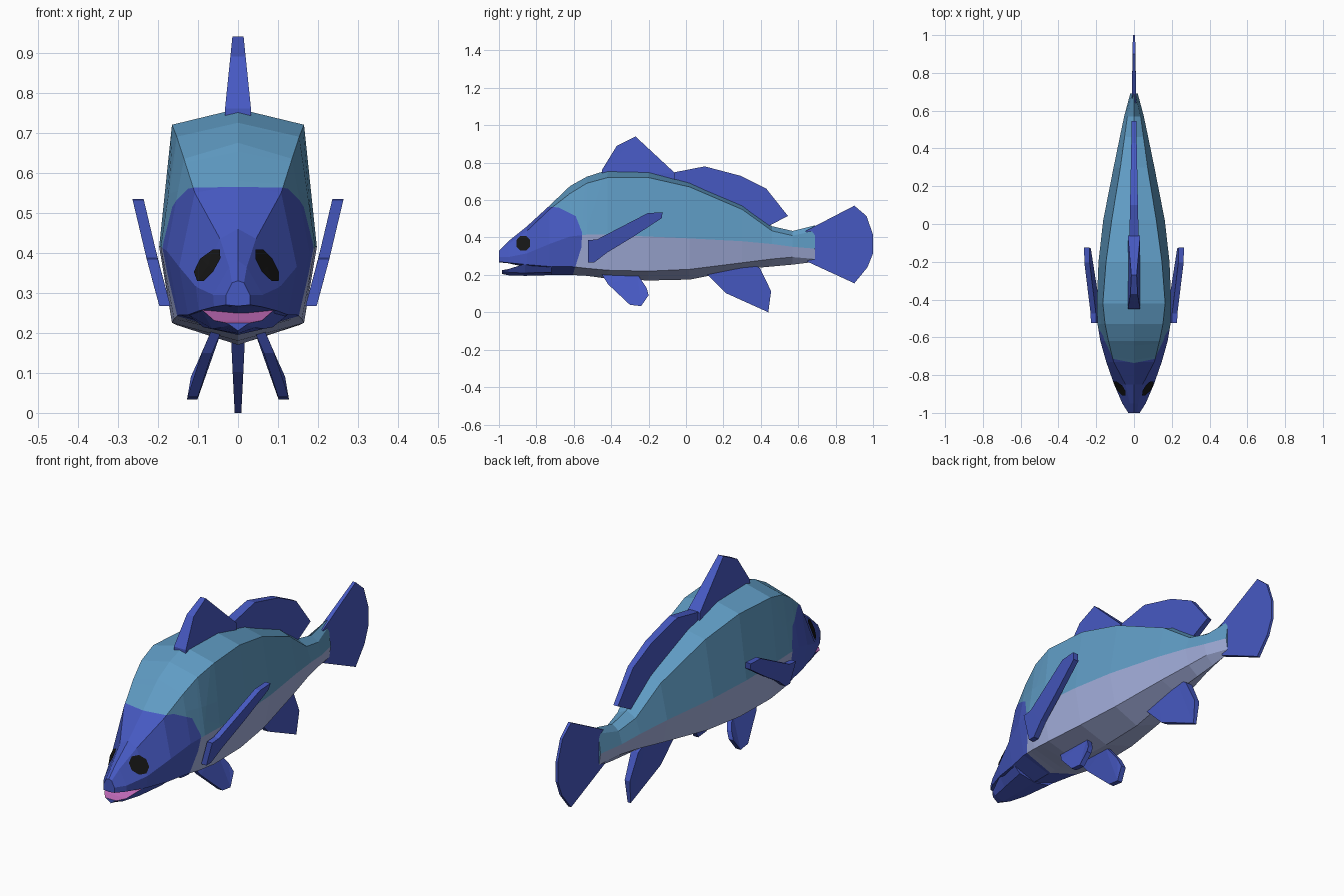
import bpy, bmesh, math
from mathutils import Vector
from mathutils.bvhtree import BVHTree

if "Cube" in bpy.data.objects:
    bpy.data.objects.remove(bpy.data.objects["Cube"])


def mat(name, rgb):
    m = bpy.data.materials.new(name)
    m.diffuse_color = (*rgb, 1)
    m.use_nodes = True
    m.node_tree.nodes["Principled BSDF"].inputs["Base Color"].default_value = m.diffuse_color
    return m


TEAL = mat("teal", (0.115, 0.33, 0.55))
BELLY = mat("lavender", (0.37, 0.43, 0.72))
BLUE = mat("blue", (0.062, 0.1, 0.54))
PINK = mat("pink", (0.55, 0.15, 0.5))
BLACK = mat("black", (0.008, 0.008, 0.008))


def finish(bm, name, mats):
    bmesh.ops.recalc_face_normals(bm, faces=bm.faces)
    me = bpy.data.meshes.new(name)
    bm.to_mesh(me)
    bm.free()
    for m in mats:
        me.materials.append(m)
    ob = bpy.data.objects.new(name, me)
    bpy.context.collection.objects.link(ob)
    return ob


def loft(sections, strip_mats):
    """sections: (y, half profile from top centre to bottom centre), mirrored in x."""
    bm = bmesh.new()
    rings = []
    for y, half in sections:
        pts = half + [(-x, z) for x, z in half[-2:0:-1]]
        rings.append([bm.verts.new((x, y, z)) for x, z in pts])
    n, k = len(rings[0]), len(strip_mats)
    for a, b in zip(rings, rings[1:]):
        for i in range(n):
            f = bm.faces.new((a[i], a[(i + 1) % n], b[(i + 1) % n], b[i]))
            f.material_index = strip_mats[i if i < k else n - 1 - i]
    bm.faces.new(rings[0])
    bm.faces.new(rings[-1])
    return bm


def lerp(table, v):
    """Piecewise linear lookup in ((key, value), ...)."""
    if v <= table[0][0]:
        return table[0][1]
    for (a, p), (b, q) in zip(table, table[1:]):
        if v <= b:
            return p + (q - p) * (v - a) / (b - a)
    return table[-1][1]


def fin(name, outline, thick, x_at=lambda z: 0, side=1):
    """Plate from a (y, z) outline; thick(y, z) is the half thickness."""
    bm = bmesh.new()
    faces = []
    for s in (-1, 1):
        vs = [bm.verts.new((side * (x_at(z) + s * thick(y, z)), y, z)) for y, z in outline]
        faces.append(bm.faces.new(vs))
    a, b = (list(f.verts) for f in faces)
    for i in range(len(a)):
        j = (i + 1) % len(a)
        bm.faces.new((a[i], a[j], b[j], b[i]))
    bmesh.ops.triangulate(bm, faces=faces)
    return finish(bm, name, [BLUE])


# body: y, top z, shoulder x z, mid x z, low x z, bottom z
rows = [
    (-1.0, .335, .015, .33, .03, .30, .03, .275, .272),
    (-.95, .385, .022, .37, .062, .30, .06, .27, .267),
    (-.85, .465, .045, .44, .105, .32, .098, .26, .245),
    (-.73, .575, .108, .555, .147, .37, .125, .25, .205),
    (-.62, .68, .135, .64, .178, .41, .148, .25, .205),
    (-.53, .73, .153, .695, .193, .42, .16, .24, .20),
    (-.42, .765, .165, .725, .197, .42, .165, .23, .185),
    (-.2, .76, .148, .725, .188, .41, .155, .225, .175),
    (.02, .70, .118, .675, .163, .40, .13, .235, .18),
    (.3, .58, .072, .555, .108, .385, .085, .27, .235),
    (.46, .465, .05, .44, .075, .37, .055, .29, .25),
    (.57, .44, .035, .415, .052, .355, .04, .30, .26),
    (.69, .47, .008, .44, .02, .345, .012, .29, .275),
]
bm = loft([(r[0], [(0, r[1]), r[2:4], r[4:6], r[6:8], (0, r[8])]) for r in rows], [0, 0, 1, 1])

# blue head: cut along a convex gill outline and recolour everything ahead of it
gill = [(-.8, .575), (-.68, .565), (-.59, .52), (-.555, .43), (-.56, .35), (-.61, .19)]
planes = []
for (y0, z0), (y1, z1) in zip(gill, gill[1:]):
    co, no = Vector((0, y0, z0)), Vector((0, z0 - z1, y1 - y0)).normalized()
    planes.append((co, no))
    near = [f for f in bm.faces if f.calc_center_median().y < -.4]
    geom = list({e for f in near for e in f.edges}) + list({v for f in near for v in f.verts}) + near
    bmesh.ops.bisect_plane(bm, geom=geom, plane_co=co, plane_no=no, dist=1e-5)
for f in bm.faces:
    c = f.calc_center_median()
    if all((c - co).dot(no) < 1e-4 for co, no in planes):
        f.material_index = 2
bm.normal_update()
tree = BVHTree.FromBMesh(bm)
finish(bm, "body", [TEAL, BELLY, BLUE])

# lower jaw with pink mouth lining
jaw = [(-.985, .03, .23, .21), (-.95, .06, .236, .203), (-.86, .092, .264, .2), (-.72, .124, .25, .204)]
bm = loft([(y, [(0, t), (x, t), (x * .7, b + .015), (0, b)]) for y, x, t, b in jaw], [1, 0, 0])
finish(bm, "lower_jaw", [BLUE, PINK])

# eyes: octagons laid onto the head
for side, label in ((1, "right"), (-1, "left")):
    bm = bmesh.new()
    ring = []
    for r in (0, 1):
        for i in range(8 if r else 1):
            a = math.pi * (i + .5) / 4
            o = Vector((side, -.868 + r * .04 * math.cos(a), .373 + r * .043 * math.sin(a)))
            hit, nor, _, _ = tree.ray_cast(o, Vector((-side, 0, 0)))
            ring.append(bm.verts.new(hit + Vector((side * .005, -.002, .001))))
    for i in range(8):
        bm.faces.new((ring[0], ring[1 + i], ring[1 + (i + 1) % 8]))
    bmesh.ops.solidify(bm, geom=bm.faces[:], thickness=.004)
    finish(bm, label + "_eye", [BLACK])

# dorsal fins, anal fin and tail
fin("front_dorsal_fin", [(-.45, .74), (-.45, .765), (-.37, .895), (-.27, .945), (-.06, .75), (-.06, .70)],
    lambda y, z: lerp(((.76, .033), (.945, .014)), z))
fin("rear_dorsal_fin", [(-.09, .70), (-.07, .752), (.1, .785), (.29, .735), (.43, .665), (.545, .52),
                        (.44, .465), (.28, .56)],
    lambda y, z: lerp(((-.1, .025), (.55, .012)), y))
fin("anal_fin", [(.107, .215), (.214, .107), (.44, .005), (.455, .118), (.396, .24), (.33, .28), (.2, .25)],
    lambda y, z: lerp(((0, .008), (.12, .014), (.25, .02)), z))
fin("tail_fin", [(.64, .44), (.9, .575), (.965, .52), (1, .42), (1, .32), (.97, .245), (.9, .16), (.65, .275)],
    lambda y, z: lerp(((.65, .012), (1, .006)), y))

# paired fins
pelvic_x = ((.035, .115), (.095, .105), (.18, .066), (.22, .05))
pectoral_x = ((.27, .182), (.38, .212), (.54, .25))
for side, label in ((1, "right"), (-1, "left")):
    fin(label + "_pelvic_fin",
        [(-.455, .215), (-.417, .155), (-.3, .045), (-.24, .038), (-.2, .096), (-.21, .134), (-.26, .21)],
        lambda y, z: .013, lambda z: lerp(pelvic_x, z), side)
    fin(label + "_pectoral_fin",
        [(-.525, .39), (-.475, .395), (-.205, .535), (-.125, .54), (-.13, .508), (-.28, .41),
         (-.42, .325), (-.49, .272), (-.525, .272)],
        lambda y, z: .014, lambda z: lerp(pectoral_x, z), side)

# stand exactly on the ground
low = min(v.co.z for o in bpy.data.objects for v in o.data.vertices)
for o in bpy.data.objects:
    for v in o.data.vertices:
        v.co.z -= low
